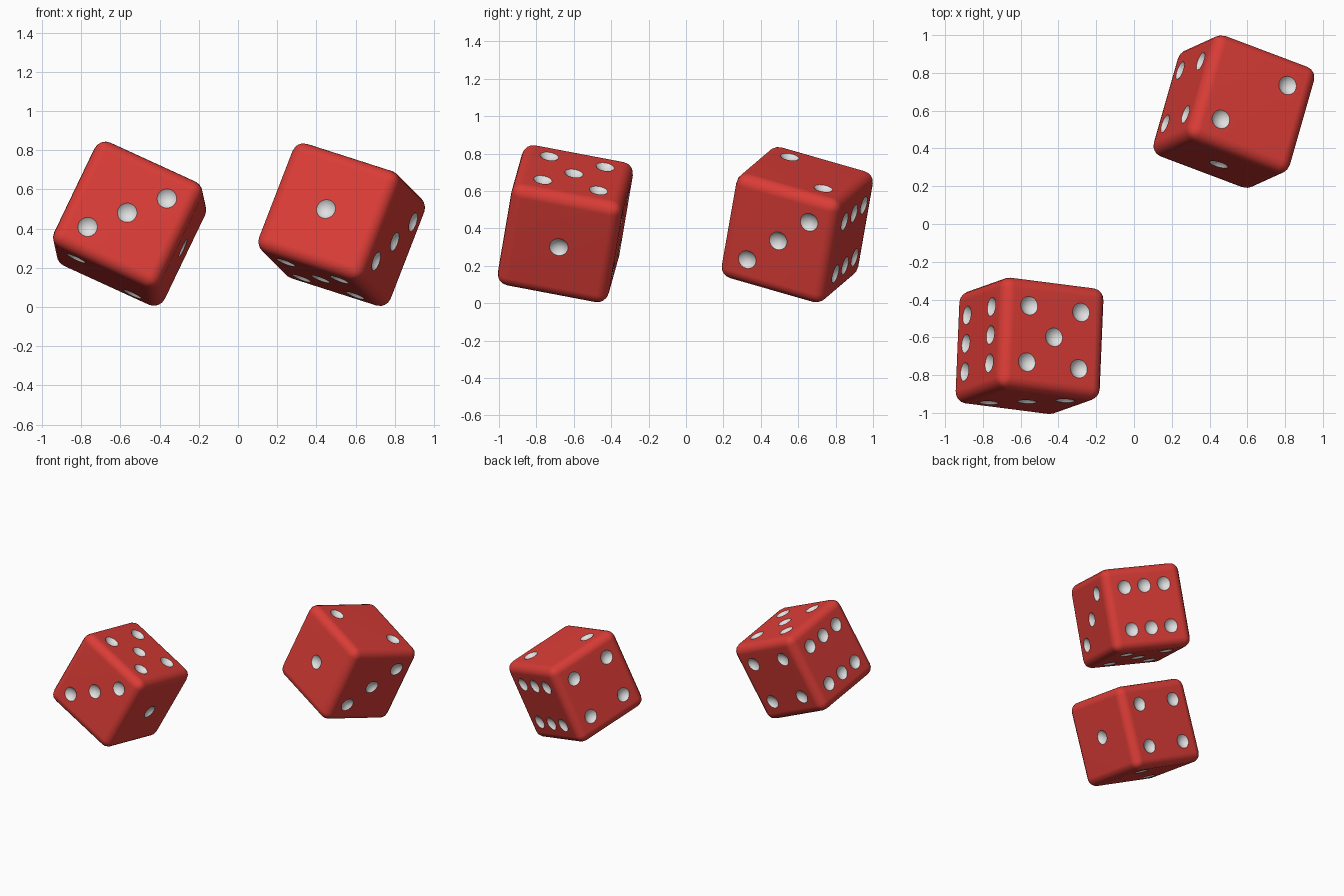
import bpy, bmesh, math
from mathutils import Vector, Matrix

if "Cube" in bpy.data.objects:
    bpy.data.objects.remove(bpy.data.objects["Cube"])

HALF, ROUND, STEP = 0.302, 0.062, 0.152   # half size, edge radius, pip spacing
PIP_R, PIP_DEPTH = 0.05, 0.024


def material(name, rgb):
    m = bpy.data.materials.new(name)
    m.diffuse_color = (*rgb, 1)
    m.use_nodes = True
    m.node_tree.nodes["Principled BSDF"].inputs["Base Color"].default_value = m.diffuse_color
    return m


RED = material("red", (0.70, 0.045, 0.037))
WHITE = material("pip white", (0.75, 0.75, 0.75))

DIAG = [(-1, -1), (1, 1)]
CORNERS = DIAG + [(-1, 1), (1, -1)]
SIX = [(a, b) for a in (-1, 0, 1) for b in (-1, 1)]
X, Y, Z = Vector((1, 0, 0)), Vector((0, 1, 0)), Vector((0, 0, 1))


def new_object(name, bm, mats):
    me = bpy.data.meshes.new(name)
    bm.to_mesh(me)
    bm.free()
    for m in mats:
        me.materials.append(m)
    ob = bpy.data.objects.new(name, me)
    bpy.context.collection.objects.link(ob)
    return ob


def make_die(name, centre, right, front, pips):
    # rounded cube body
    bm = bmesh.new()
    bmesh.ops.create_cube(bm, size=2 * HALF)
    bmesh.ops.bevel(bm, geom=bm.edges[:], offset=ROUND, segments=4,
                    profile=0.5, affect='EDGES')
    die = new_object(name, bm, [RED])

    # shallow dimples cut by spheres sitting just above each face
    bm = bmesh.new()
    radius = (PIP_R ** 2 + PIP_DEPTH ** 2) / (2 * PIP_DEPTH)
    for normal, a, b, spots in pips:
        for i, j in spots:
            p = normal * (HALF + radius - PIP_DEPTH) + (a * i + b * j) * STEP
            turn = normal.to_track_quat('Z', 'Y').to_matrix().to_4x4()
            bmesh.ops.create_uvsphere(bm, u_segments=24, v_segments=24, radius=radius,
                                      matrix=Matrix.Translation(p) @ turn)
    cutter = new_object(name + "_pip_cutter", bm, [WHITE])
    cutter.hide_render = True

    mod = die.modifiers.new("pips", 'BOOLEAN')
    mod.object = cutter
    mod.operation = 'DIFFERENCE'
    mod.solver = 'EXACT'
    mod.material_mode = 'TRANSFER'
    bpy.ops.object.select_all(action='DESELECT')
    bpy.context.view_layer.objects.active = die
    die.select_set(True)
    bpy.ops.object.modifier_apply(modifier=mod.name)
    bpy.data.objects.remove(cutter)

    # smooth rounding with flat faces
    bpy.ops.object.shade_smooth_by_angle(angle=math.radians(32))
    wn = die.modifiers.new("even shading", 'WEIGHTED_NORMAL')
    wn.keep_sharp = True

    # tumbled pose
    x = Vector(right).normalized()
    y = -Vector(front)
    y = (y - x * y.dot(x)).normalized()
    z = x.cross(y)
    die.matrix_world = Matrix.Translation(centre) @ Matrix((x, y, z)).transposed().to_4x4()


# front-left die: five on top, one at right, three in front
make_die("left_die", (-0.553, -0.645, 0.425), (0.904, -0.116, -0.414), (-0.04, -0.983, 0.186), [
    (Z, X, Y, CORNERS + [(0, 0)]), (-Z, X, Y, DIAG),
    (X, Y, Z, [(0, 0)]), (-X, Y, Z, SIX),
    (-Y, X, Z, DIAG + [(0, 0)]), (Y, X, Z, CORNERS)])

# back-right die: two on top, three at right, one in front
make_die("right_die", (0.529, 0.595, 0.42), (0.886, -0.334, -0.284), (-0.268, -0.936, 0.268), [
    (Z, X, Y, DIAG), (-Z, X, Y, CORNERS + [(0, 0)]),
    (X, Y, Z, DIAG + [(0, 0)]), (-X, Y, Z, CORNERS),
    (-Y, X, Z, [(0, 0)]), (Y, X, Z, SIX)])
